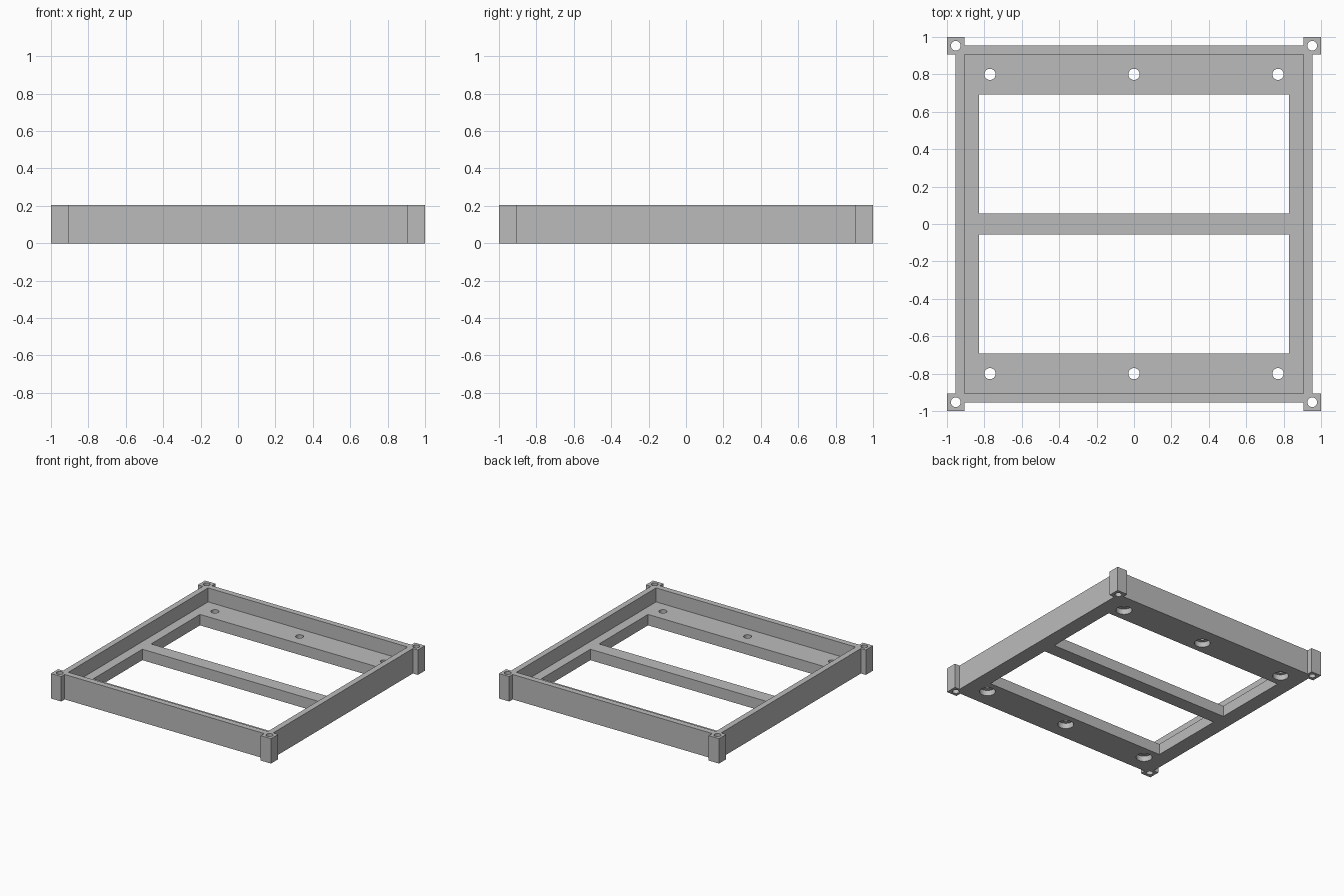
import bpy, bmesh
from math import radians
from mathutils import Matrix, Vector

if "Cube" in bpy.data.objects:
    bpy.data.objects.remove(bpy.data.objects["Cube"], do_unlink=True)

HEIGHT, FLOOR = 0.205, 0.09          # rim height and floor thickness
WALL_OUT, WALL_IN = 0.955, 0.907     # side wall faces

grey = bpy.data.materials.new("plain_grey")
grey.use_nodes = True
grey.diffuse_color = (0.5, 0.5, 0.5, 1)
grey.node_tree.nodes["Principled BSDF"].inputs["Base Color"].default_value = (0.5, 0.5, 0.5, 1)


def make_object(name, bm):
    bmesh.ops.recalc_face_normals(bm, faces=bm.faces)
    mesh = bpy.data.meshes.new(name)
    bm.to_mesh(mesh)
    bm.free()
    mesh.materials.append(grey)
    obj = bpy.data.objects.new(name, mesh)
    bpy.context.collection.objects.link(obj)
    return obj


def add_box(bm, low, high):
    low, high = Vector(low), Vector(high)
    matrix = Matrix.Translation((low + high) / 2) @ Matrix.Diagonal((*(high - low), 1))
    bmesh.ops.create_cube(bm, size=1, matrix=matrix)


def add_cylinder(bm, x, y, radius, low, high):
    bmesh.ops.create_cone(bm, cap_ends=True, segments=32, radius1=radius, radius2=radius,
                          depth=high - low, matrix=Matrix.Translation((x, y, (low + high) / 2)))


# Solid frame with four square corner posts, extruded from its outline
bm = bmesh.new()
corner = [(1, WALL_IN), (1, 1), (WALL_IN, 1), (WALL_IN, WALL_OUT)]
corner.insert(0, (WALL_OUT, WALL_IN))
outline = []
for quarter in range(4):
    turn = Matrix.Rotation(radians(90 * quarter), 3, "Z")
    outline += [bm.verts.new(turn @ Vector((x, y, 0))) for x, y in corner]
base = bm.faces.new(outline)
extruded = bmesh.ops.extrude_face_region(bm, geom=[base])["geom"]
top = [v for v in extruded if isinstance(v, bmesh.types.BMVert)]
bmesh.ops.translate(bm, verts=top, vec=(0, 0, HEIGHT))
frame = make_object("tray_frame", bm)

# Recess inside the rim
recess = bmesh.new()
add_box(recess, (-WALL_IN, -WALL_IN, FLOOR), (WALL_IN, WALL_IN, 0.4))

# Two floor openings, leaving a crossbar between them, and all through holes
through = bmesh.new()
bores = bmesh.new()
for side in (-1, 1):
    y_low, y_high = sorted((side * 0.057, side * 0.692))
    add_box(through, (-0.83, y_low, -0.1), (0.83, y_high, 0.3))
    for x in (-0.77, 0, 0.77):
        add_cylinder(through, x, side * 0.8, 0.03, -0.1, 0.3)
        # Wide bore on the underside
        add_cylinder(bores, x, side * 0.8, 0.06, -0.1, 0.045)
    for x in (-0.953, 0.953):
        add_cylinder(through, x, side * 0.953, 0.026, -0.1, 0.3)

# Cut everything out, then discard the cutters
cutters = []
for name, bm in (("recess", recess), ("through_holes", through), ("under_bores", bores)):
    cutter = make_object(name + "_cutter", bm)
    cutter.hide_render = True
    cut = frame.modifiers.new(name, "BOOLEAN")
    cut.operation = "DIFFERENCE"
    cut.solver = "EXACT"
    cut.object = cutter
    cutters.append(cutter)

bpy.context.view_layer.update()
depsgraph = bpy.context.evaluated_depsgraph_get()
result = bpy.data.meshes.new_from_object(frame.evaluated_get(depsgraph))
frame.modifiers.clear()
frame.data = result
for cutter in cutters:
    bpy.data.objects.remove(cutter, do_unlink=True)

# Smooth the round holes, keep the edges crisp
bpy.ops.object.select_all(action="DESELECT")
frame.select_set(True)
bpy.context.view_layer.objects.active = frame
bpy.ops.object.shade_smooth_by_angle(angle=radians(30))
